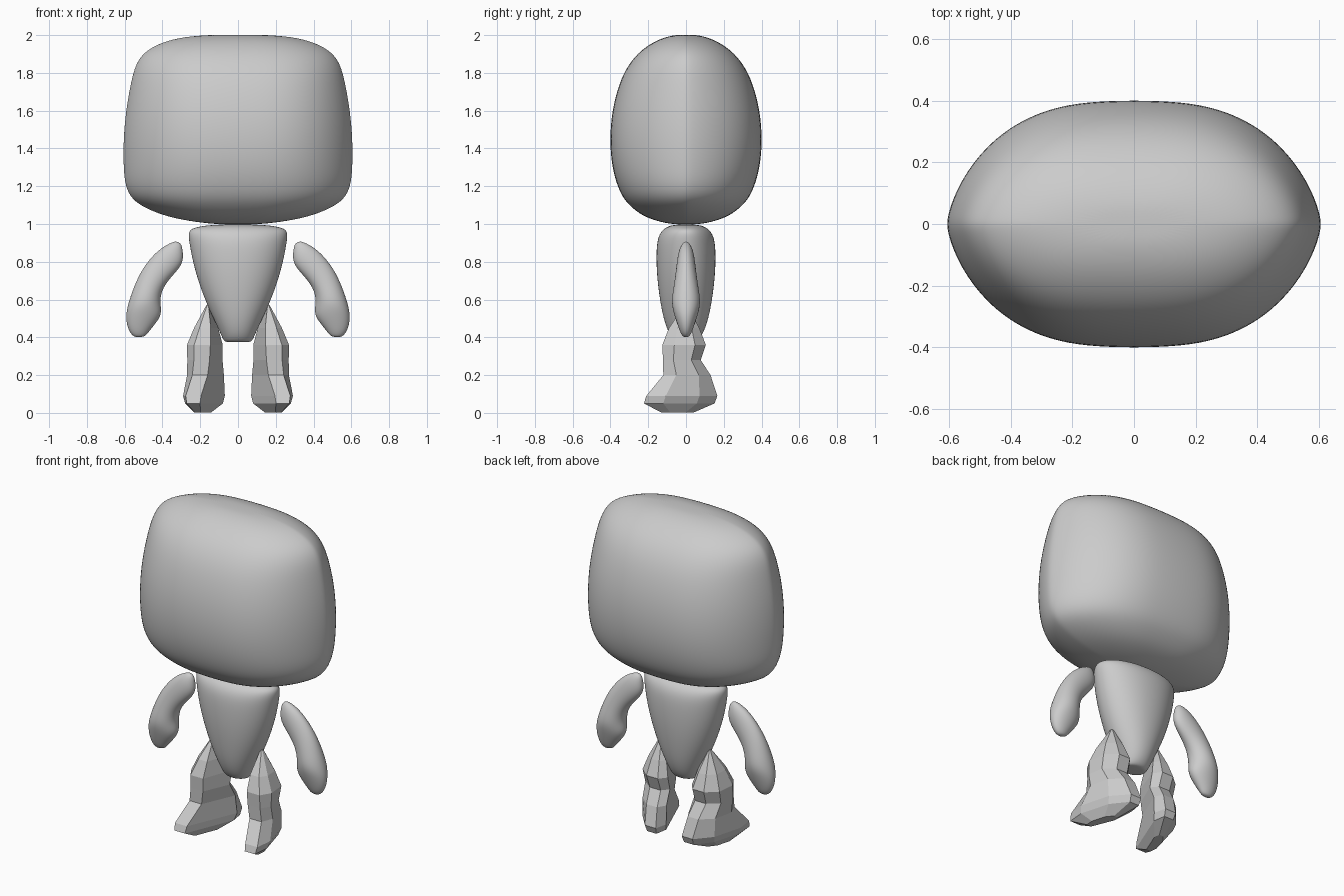
import bpy
import bmesh
from math import cos, sin, pi
from mathutils import Vector

cube = bpy.data.objects.get("Cube")
if cube:
    bpy.data.objects.remove(cube)

grey = bpy.data.materials.new("light_grey")
grey.use_nodes = True
colour = (0.6, 0.6, 0.6, 1)
grey.diffuse_color = colour
grey.node_tree.nodes["Principled BSDF"].inputs["Base Color"].default_value = colour


def superellipse(sides, p=2, q=2):
    """Unit outline |x|^p + |y|^q = 1."""
    points = []
    for i in range(sides):
        c, s = cos(2 * pi * i / sides), sin(2 * pi * i / sides)
        x = abs(c) ** (2 / p) * (1 if c > 0 else -1)
        y = abs(s) ** (2 / q) * (1 if s > 0 else -1)
        points.append((x, y))
    return points


def loft(name, rings, smooth=True):
    """Skin a list of point rings and close both ends."""
    bm = bmesh.new()
    loops = [[bm.verts.new(p) for p in ring] for ring in rings]
    for a, b in zip(loops, loops[1:]):
        for i in range(len(a)):
            j = (i + 1) % len(a)
            bm.faces.new((a[i], a[j], b[j], b[i]))
    bm.faces.new(loops[0])
    bm.faces.new(loops[-1])
    bmesh.ops.recalc_face_normals(bm, faces=bm.faces)
    for face in bm.faces:
        face.smooth = smooth
    mesh = bpy.data.meshes.new(name)
    bm.to_mesh(mesh)
    bm.free()
    mesh.materials.append(grey)
    obj = bpy.data.objects.new(name, mesh)
    bpy.context.collection.objects.link(obj)
    if smooth:
        subsurf = obj.modifiers.new("rounding", "SUBSURF")
        subsurf.levels = subsurf.render_levels = 2


def stacked(name, profile, outline):
    """Loft of level rings: height, half width, half depth."""
    loft(name, [[(x * w, y * d, z) for x, y in outline] for z, w, d in profile])


# Head: wide cushion with pinched sides
stacked("head", [
    (.998, .05, .03), (1.0, .13, .08), (1.015, .26, .155), (1.045, .4, .235),
    (1.095, .515, .298), (1.145, .575, .34), (1.22, .602, .372), (1.32, .608, .396),
    (1.45, .608, .406), (1.6, .595, .394), (1.75, .568, .355), (1.85, .543, .303),
    (1.92, .49, .24), (1.972, .38, .16), (1.995, .25, .09), (2.002, .12, .04),
], superellipse(40, 2.8, 1.5))

# Torso: tapers down to a small flat base
stacked("torso", [
    (.375, .06, .04), (.378, .075, .06), (.42, .092, .092), (.5, .13, .12),
    (.6, .176, .139), (.7, .212, .152), (.8, .24, .158), (.9, .259, .156),
    (.95, .265, .14), (.977, .25, .115), (.992, .18, .085), (.998, .08, .04),
], superellipse(32, 2.1, 2))

# Arms: curved flippers, each ring set by inner edge, outer edge and half depth
ARM = [
    (.3, .898, .328, .912, .012), (.29, .85, .375, .893, .034),
    (.288, .785, .437, .853, .047), (.362, .71, .51, .763, .056),
    (.402, .65, .553, .668, .068), (.412, .59, .585, .575, .08),
    (.4, .53, .597, .51, .064), (.425, .485, .587, .45, .046),
    (.468, .435, .566, .414, .03), (.492, .402, .54, .398, .014),
]

# Legs: faceted, each ring is centre x, y, height, half width, half depth, turnout
LEG = [
    (.16, 0, .57, .008, .01, 0), (.166, -.01, .45, .066, .08, .1),
    (.172, -.01, .36, .095, .115, .15), (.172, -.022, .28, .092, .1, .2),
    (.17, .005, .2, .09, .125, .25), (.18, -.022, .09, .09, .188, .3),
    (.18, -.036, .05, .078, .187, .3), (.188, -.045, .002, .035, .085, .3),
]
LEG_OUTLINE = [(-.45, -1), (.45, -1), (.95, -.45), (1, .5),
               (.4, 1), (-.4, 1), (-.85, .6)]

for label, side in (("left", 1), ("right", -1)):
    arm_rings = []
    for xi, zi, xo, zo, depth in ARM:
        inner, outer = Vector((xi * side, 0, zi)), Vector((xo * side, 0, zo))
        mid, half = (inner + outer) / 2, (outer - inner) / 2
        arm_rings.append([mid + half * u + Vector((0, v * depth, 0))
                          for u, v in superellipse(16)])
    loft(label + "_arm", arm_rings)

    leg_rings = [[(side * (cx + u * w - turn * v * d), cy + v * d, z)
                  for u, v in LEG_OUTLINE] for cx, cy, z, w, d, turn in LEG]
    loft(label + "_leg", leg_rings, smooth=False)
